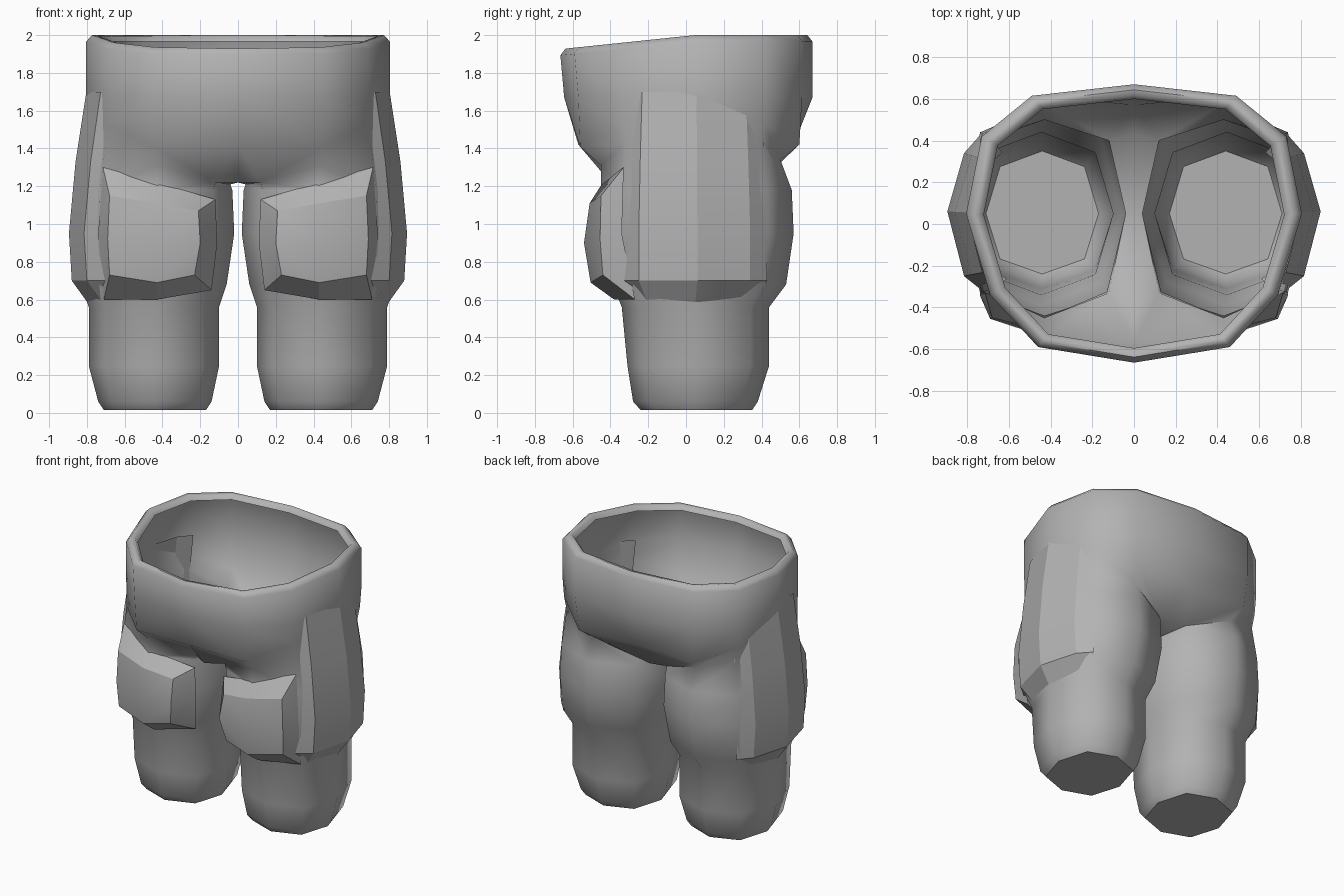
import bpy, bmesh
from mathutils import Vector

if "Cube" in bpy.data.objects:
    bpy.data.objects.remove(bpy.data.objects["Cube"], do_unlink=True)

grey = bpy.data.materials.new("plain grey")
grey.use_nodes = True
grey.diffuse_color = (0.45, 0.45, 0.45, 1)
grey.node_tree.nodes["Principled BSDF"].inputs["Base Color"].default_value = (0.45, 0.45, 0.45, 1)


def finish(bm, name, outward, angle):
    """Orient the sheet outward, mirror it across x and smooth it."""
    bmesh.ops.recalc_face_normals(bm, faces=bm.faces[:])
    bm.normal_update()
    total = sum((f.normal * f.calc_area() for f in bm.faces), Vector())
    if total.dot(Vector(outward)) < 0:
        bmesh.ops.reverse_faces(bm, faces=bm.faces[:])
    mesh = bpy.data.meshes.new(name)
    bm.to_mesh(mesh)
    bm.free()
    mesh.materials.append(grey)
    ob = bpy.data.objects.new(name, mesh)
    bpy.context.collection.objects.link(ob)
    ob.modifiers.new("mirror", "MIRROR").use_clip = True
    bpy.ops.object.select_all(action="DESELECT")
    ob.select_set(True)
    bpy.context.view_layer.objects.active = ob
    bpy.ops.object.shade_smooth_by_angle(angle=angle)


def add_row(bm, points):
    return [bm.verts.new(p) for p in points]


def bridge(bm, a, b, closed=False):
    n = len(a)
    for i in range(n if closed else n - 1):
        j = (i + 1) % n
        bm.faces.new((a[i], a[j], b[j], b[i]))


# Trousers: octagonal legs joined to a twelve-sided waist
bm = bmesh.new()
D = 0.75
OCTAGON = [(0, 1), (D, D), (1, 0), (D, -D), (0, -1), (-D, -D), (-1, 0), (-D, D)]


def leg_ring(z, inner, outer, front, back):
    cx, rx, cy = (inner + outer) / 2, (outer - inner) / 2, 0.05
    return add_row(bm, [(cx + rx * u, cy + v * (back - cy if v > 0 else cy - front), z)
                        for u, v in OCTAGON])


levels = [(0.015, .17, .71, -.24, .35), (0.06, .14, .74, -.28, .38), (0.25, .1, .79, -.31, .44),
          (0.56, .1, .79, -.34, .44), (0.68, .06, .83, -.39, .53), (0.95, .02, .84, -.46, .57),
          (1.18, .03, .83, -.45, .56)]
rings = [leg_ring(*level) for level in levels]
groin = add_row(bm, [(.43, .5, 1.34), (.71, .4, 1.43), (.81, .05, 1.48), (.7, -.32, 1.43),
                     (.43, -.45, 1.31), (.12, -.33, 1.22), (.04, .05, 1.21), (.12, .4, 1.23)])
rings.append(groin)
sole = bm.faces.new(rings[0])
for edge in sole.edges:
    edge.smooth = False
for low, high in zip(rings, rings[1:]):
    bridge(bm, low, high, closed=True)

# Crotch strip and hip
crotch = add_row(bm, [(0, -.4, 1.22), (0, .05, 1.22), (0, .43, 1.23)])
bridge(bm, groin[5:8], crotch)
hip = add_row(bm, [(0, .57, 1.42), (.47, .6, 1.42), (.725, .41, 1.53), (.805, .05, 1.58),
                   (.695, -.33, 1.53), (.45, -.56, 1.41), (0, -.57, 1.42)])
bridge(bm, groin[:5], hip[1:6])
bm.faces.new((hip[5], hip[6], groin[5], groin[4]))
bm.faces.new((hip[6], crotch[0], groin[5]))
bm.faces.new((hip[1], hip[0], groin[7], groin[0]))
bm.faces.new((hip[0], crotch[2], groin[7]))

# Waist with a rounded, forward-dipping rim folded inward
WAIST = [(0, .67), (.49, .615), (.73, .42), (.805, .05), (.69, -.34), (.46, -.59), (0, -.665)]


def waist_ring(scale, drop):
    return add_row(bm, [(x * scale, y * scale, 2 - drop + min(0, y - .05) * .1)
                        for x, y in WAIST])


middle = add_row(bm, [(x, y + (.02 if y < -.4 else 0), 1.67) for x, y in WAIST])
previous = hip
for ring in (middle, waist_ring(1, .035), waist_ring(.96, 0),
             waist_ring(.92, .005), waist_ring(.895, .035)):
    bridge(bm, previous, ring)
    previous = ring
finish(bm, "trousers", (1, 0, -1), angle=1.05)

# Knee pads: a raised flat face with a sloping border
bm = bmesh.new()
face = [add_row(bm, row) for row in (
    [(.21, -.47, 1.07), (.43, -.51, 1.11), (.68, -.45, 1.15)],
    [(.2, -.51, .9), (.43, -.54, .9), (.69, -.455, .92)],
    [(.23, -.47, .73), (.43, -.505, .69), (.68, -.44, .73)])]
for upper, lower in zip(face, face[1:]):
    bridge(bm, upper, lower)
inside = face[0] + [face[1][2]] + face[2][::-1] + [face[1][0]]
border = add_row(bm, [(.12, -.34, 1.13), (.43, -.44, 1.22), (.715, -.33, 1.3), (.74, -.34, .95),
                      (.71, -.27, .6), (.43, -.38, .6), (.14, -.3, .65), (.11, -.34, .9)])
bridge(bm, inside, border, closed=True)
finish(bm, "knee_pads", (0, -1, 0), angle=0.51)

# Outer thigh panels: sunk into the hip at the top, drawn in at the bottom
bm = bmesh.new()
SECTION = [(.16, .43), (.08, .34), (0, .06), (.08, -.25), (.18, -.33)]
panel = [add_row(bm, [(x - inset * depth, y * width, z) for inset, y in SECTION])
         for z, x, depth, width in ((1.7, .803, .95, .93), (1.33, .86, 1, .97), (.95, .895, 1, 1),
                                    (.7, .88, 1, 1), (.575, .79, 1, .8))]
for upper, lower in zip(panel, panel[1:]):
    bridge(bm, upper, lower)
finish(bm, "thigh_panels", (1, 0, 0), angle=0.42)
